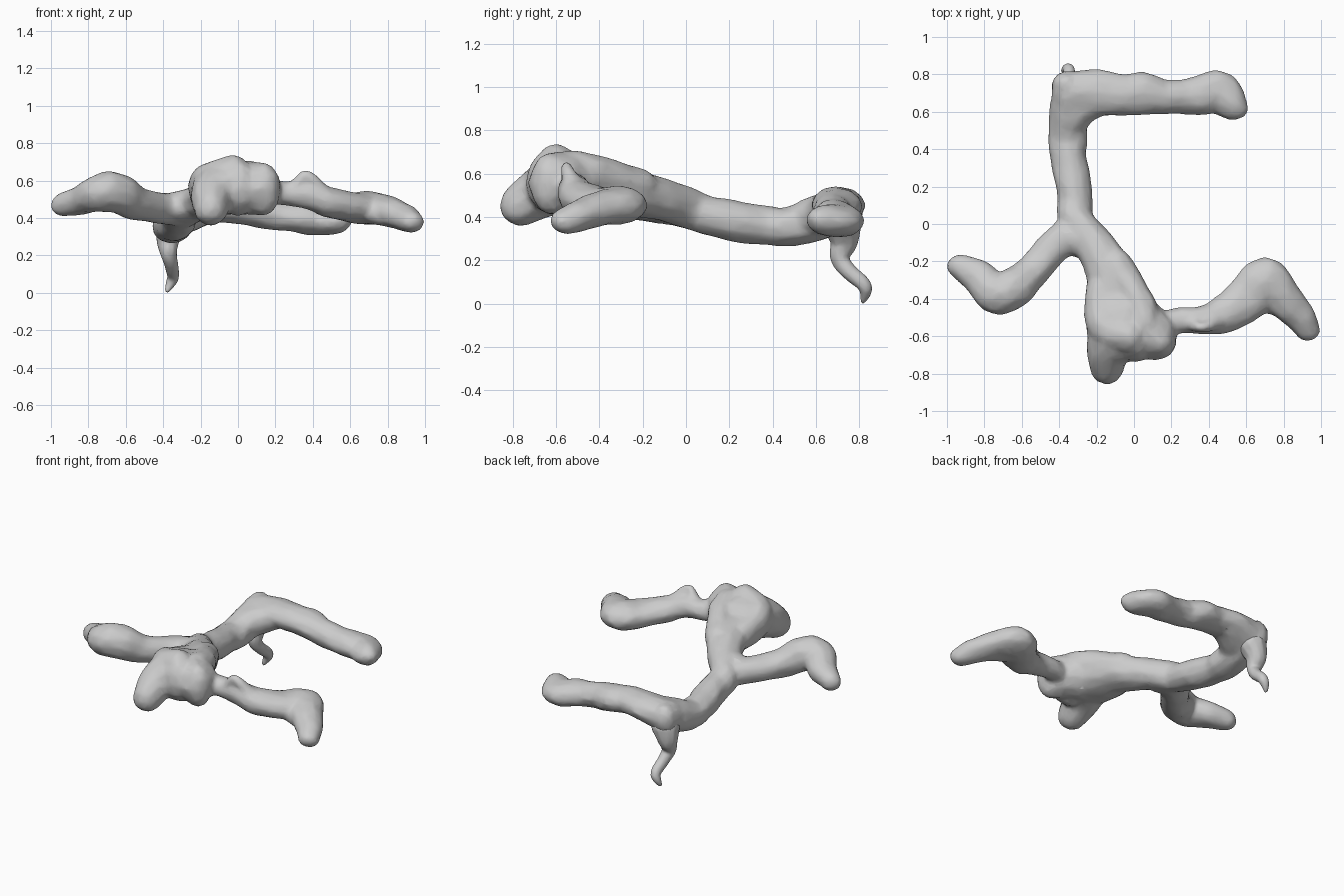
import bpy, bmesh
from mathutils import Vector, Matrix, noise


def spline(points, steps):
    """Catmull-Rom samples of (x, y, z, half width, half height)."""
    pts = [points[0]] + points + [points[-1]]
    out = []
    for i in range(len(points) - 1):
        a, b, c, d = pts[i:i + 4]
        for s in range(steps):
            t = s / steps
            out.append([0.5 * (2 * q + (r - p) * t + (2 * p - 5 * q + 4 * r - u) * t * t
                               + (3 * q - p - 3 * r + u) * t ** 3)
                        for p, q, r, u in zip(a, b, c, d)])
    return out + [list(points[-1])]


def blob(bm, x, y, z, rx, ry, rz):
    m = Matrix.Translation((x, y, z)) @ Matrix.Diagonal((rx, ry, rz, 1))
    bmesh.ops.create_icosphere(bm, subdivisions=2, radius=1.02, matrix=m)


def limb(bm, points, steps=8):
    for x, y, z, w, h in spline(points, steps):
        blob(bm, x, y, z, w, w, h)


def finish(bm, name, voxel, smooth, wobble, keep):
    for v in bm.verts:
        v.co += noise.noise_vector(v.co * 11) * wobble
    me = bpy.data.meshes.new(name)
    bm.to_mesh(me)
    bm.free()
    ob = bpy.data.objects.new(name, me)
    bpy.context.collection.objects.link(ob)
    r = ob.modifiers.new("fuse", 'REMESH')
    r.mode = 'VOXEL'
    r.voxel_size = voxel
    r.use_smooth_shade = True
    s = ob.modifiers.new("soften", 'SMOOTH')
    s.factor = 0.5
    s.iterations = smooth
    # slightly faceted, irregular surface
    d = ob.modifiers.new("facet", 'DECIMATE')
    d.ratio = keep
    return ob


bm = bmesh.new()
# trunk into the swollen front body
limb(bm, [(-.33, .70, .43, .11, .10), (-.35, .56, .375, .108, .10),
          (-.355, .46, .355, .108, .09), (-.355, .38, .36, .10, .09),
          (-.33, .25, .375, .10, .097), (-.315, .12, .40, .095, .092),
          (-.31, .02, .435, .097, .093), (-.2, -.13, .485, .11, .10),
          (-.115, -.29, .52, .135, .11), (-.095, -.42, .53, .17, .115),
          (-.06, -.54, .56, .20, .14)])
# rims beside the hollow on top of the body
limb(bm, [(-.10, -.22, .54, .09, .085), (-.02, -.34, .58, .085, .085),
          (.04, -.45, .605, .085, .09), (.05, -.54, .62, .09, .09)], 5)
limb(bm, [(-.17, -.34, .545, .08, .08), (-.185, -.46, .575, .085, .08),
          (-.15, -.56, .61, .09, .09), (-.03, -.60, .63, .10, .105)], 5)
# blunt snout and side lobe, filled between
limb(bm, [(-.08, -.58, .56, .165, .14), (-.135, -.66, .52, .12, .125),
          (-.145, -.77, .45, .09, .095)])
limb(bm, [(.0, -.52, .555, .15, .14), (.08, -.58, .56, .14, .14),
          (.14, -.63, .555, .09, .14)])
blob(bm, .0, -.62, .56, .13, .12, .15)
# left arm with webbed fork
limb(bm, [(-.31, -.02, .44, .10, .09), (-.43, -.125, .455, .092, .085),
          (-.55, -.26, .48, .093, .09), (-.65, -.345, .535, .11, .11),
          (-.74, -.37, .535, .11, .10), (-.83, -.285, .495, .093, .078),
          (-.935, -.225, .47, .065, .065)])
limb(bm, [(-.34, -.07, .455, .095, .085), (-.27, -.09, .465, .095, .09)], 4)
# right arm with bent, webbed elbow
limb(bm, [(.16, -.54, .54, .08, .08), (.24, -.52, .53, .07, .065),
          (.36, -.515, .525, .075, .075), (.50, -.475, .48, .105, .08),
          (.62, -.385, .455, .125, .08), (.70, -.31, .455, .13, .088),
          (.79, -.39, .44, .105, .08), (.88, -.49, .405, .085, .072),
          (.93, -.56, .38, .068, .06)])
limb(bm, [(.68, -.37, .44, .10, .07), (.79, -.43, .42, .07, .06)], 5)
blob(bm, .76, -.36, .49, .05, .07, .045)
limb(bm, [(.30, -.53, .55, .05, .04), (.36, -.55, .625, .025, .035),
          (.44, -.52, .55, .05, .04)], 5)
# back arm with knobbly ridge and rounded inner corner
limb(bm, [(-.33, .70, .43, .115, .10), (-.2, .705, .455, .125, .085),
          (-.05, .69, .455, .11, .082), (.05, .70, .445, .112, .085),
          (.15, .68, .425, .092, .085), (.25, .68, .41, .092, .08),
          (.36, .69, .395, .11, .08), (.45, .705, .38, .115, .075),
          (.52, .64, .385, .082, .07), (.565, .615, .39, .045, .05)])
limb(bm, [(-.33, .58, .395, .105, .095), (-.28, .64, .415, .11, .095),
          (-.2, .69, .44, .12, .085)], 4)
blob(bm, -.36, .74, .43, .08, .08, .10)
finish(bm, "branching_body", .014, 4, .008, .3)

# hooked tail
bm = bmesh.new()
limb(bm, [(-.35, .72, .37, .09, .08), (-.375, .73, .29, .065, .06),
          (-.37, .71, .21, .043, .045), (-.355, .755, .145, .036, .038),
          (-.345, .82, .09, .033, .035), (-.36, .83, .05, .026, .026),
          (-.378, .82, .013, .014, .014)])
finish(bm, "hooked_tail", .008, 3, .004, .4)
